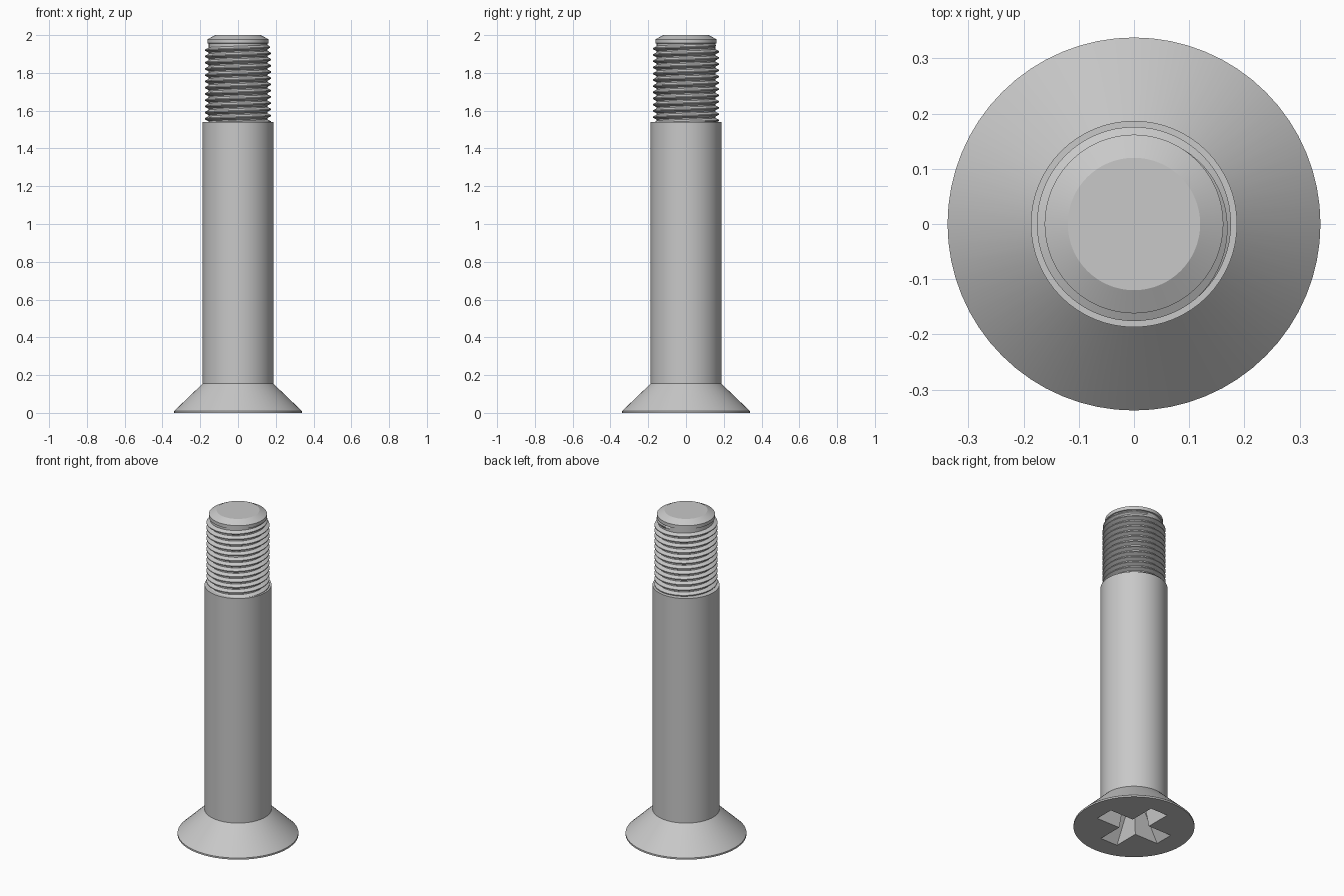
import bpy, bmesh, math

if "Cube" in bpy.data.objects:
    bpy.data.objects.remove(bpy.data.objects["Cube"])

SEGS = 64

steel = bpy.data.materials.new("plain steel grey")
steel.use_nodes = True
steel.diffuse_color = (0.58, 0.58, 0.58, 1)
steel.node_tree.nodes["Principled BSDF"].inputs["Base Color"].default_value = (0.58, 0.58, 0.58, 1)


def finish(name, bm):
    bmesh.ops.recalc_face_normals(bm, faces=bm.faces)
    mesh = bpy.data.meshes.new(name)
    bm.to_mesh(mesh)
    bm.free()
    mesh.materials.append(steel)
    obj = bpy.data.objects.new(name, mesh)
    bpy.context.collection.objects.link(obj)
    return obj


def loft(name, rings, closed=True):
    """Skin a list of equal rings of points and cap both ends."""
    bm = bmesh.new()
    loops = [[bm.verts.new(p) for p in ring] for ring in rings]
    n = len(loops[0])
    for a, b in zip(loops, loops[1:]):
        for i in range(n):
            j = (i + 1) % n
            bm.faces.new((a[i], a[j], b[j], b[i]))
    bm.faces.new(loops[0])
    bm.faces.new(loops[-1])
    return finish(name, bm)


def circle(r, z):
    return [(r * math.cos(math.tau * i / SEGS), r * math.sin(math.tau * i / SEGS), z)
            for i in range(SEGS)]


def cross(length, w, z):
    """Outline of a four-armed cross."""
    ring = []
    for k in range(4):
        c, s = round(math.cos(k * math.pi / 2)), round(math.sin(k * math.pi / 2))
        for x, y in ((length, -w), (length, w), (w, w)):
            ring.append((x * c - y * s, x * s + y * c, z))
    return ring


def smooth(obj, degrees):
    bpy.ops.object.select_all(action="DESELECT")
    obj.select_set(True)
    bpy.context.view_layer.objects.active = obj
    bpy.ops.object.shade_smooth_by_angle(angle=math.radians(degrees))


# Countersunk head, shank, threaded core and chamfered tip in one turned profile
profile = [(0.338, 0), (0.338, 0.01), (0.187, 0.155), (0.187, 1.54), (0.155, 1.54),
           (0.155, 1.955), (0.162, 1.957), (0.162, 1.978), (0.12, 2)]
body = loft("bolt_body", [circle(r, z) for r, z in profile])

# Tapered cross recess in the underside of the head
cutter = loft("recess_cutter", [cross(0.225, 0.06, -0.01), cross(0.11, 0.04, 0.16)])
cutter.hide_render = True
cut = body.modifiers.new("recess", "BOOLEAN")
cut.object = cutter
cut.operation = "DIFFERENCE"
cut.solver = "EXACT"
bpy.context.view_layer.objects.active = body
bpy.ops.object.modifier_apply(modifier=cut.name)
bpy.data.objects.remove(cutter)
smooth(body, 20)

# Right-handed helical thread that runs out just below the tip
PITCH, TURNS, ROOT, CREST, TOP = 0.033, 13, 0.15, 0.176, 1.945
steps = TURNS * SEGS
rings = []
for i in range(steps + 1):
    left = (steps - i) / SEGS
    angle = math.pi / 2 - left * math.tau
    z = TOP - left * PITCH
    crest = ROOT + (CREST - ROOT) * min(1, 0.3 + left * 1.8)
    section = ((ROOT, -0.48), (crest, -0.08), (crest, 0.08), (ROOT, 0.48))
    rings.append([(r * math.cos(angle), r * math.sin(angle), z + h * PITCH)
                  for r, h in section])
thread = loft("thread", rings)
smooth(thread, 30)
